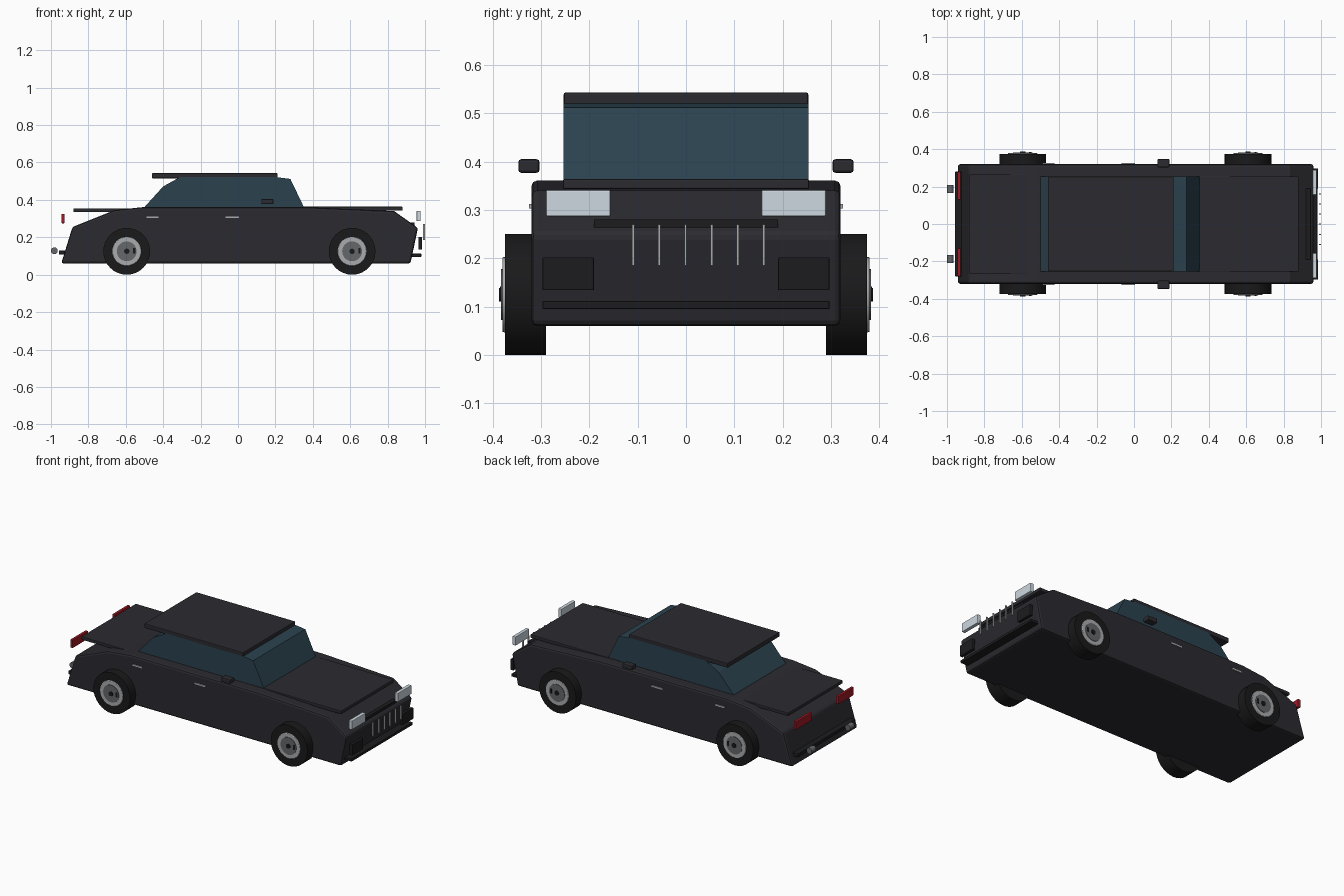
import bpy, bmesh, math
from mathutils import Matrix

if "Cube" in bpy.data.objects:
    bpy.data.objects.remove(bpy.data.objects["Cube"])


def material(name, r, g, b):
    m = bpy.data.materials.new(name)
    m.diffuse_color = (r, g, b, 1)
    m.use_nodes = True
    m.node_tree.nodes["Principled BSDF"].inputs["Base Color"].default_value = m.diffuse_color
    return m


PAINT = material("dark_paint", 0.024, 0.024, 0.03)
GLASS = material("tinted_glass", 0.024, 0.055, 0.078)
RUBBER = material("black_rubber", 0.01, 0.01, 0.011)
TRIM = material("black_trim", 0.012, 0.012, 0.014)
CHROME = material("chrome", 0.4, 0.41, 0.42)
STEEL = material("steel", 0.13, 0.135, 0.14)
LAMP = material("headlight_lens", 0.62, 0.69, 0.75)
RED = material("tail_lens", 0.36, 0.01, 0.018)


def finish(name, bm, mat, bevel=0):
    bmesh.ops.recalc_face_normals(bm, faces=bm.faces)
    me = bpy.data.meshes.new(name)
    bm.to_mesh(me)
    bm.free()
    ob = bpy.data.objects.new(name, me)
    bpy.context.collection.objects.link(ob)
    me.materials.append(mat)
    if bevel:
        mod = ob.modifiers.new("bevel", "BEVEL")
        mod.width, mod.segments = bevel, 2
        mod.limit_method, mod.angle_limit = "ANGLE", math.radians(40)
    return ob


def box(name, x, y, z, mat, bevel=0):
    """Box from (min, max) ranges on each axis."""
    bm = bmesh.new()
    bmesh.ops.create_cube(bm, size=1)
    for v in bm.verts:
        for i, (lo, hi) in enumerate((x, y, z)):
            v.co[i] = lo + (v.co[i] + 0.5) * (hi - lo)
    return finish(name, bm, mat, bevel)


def box_pair(name, x, y, z, mat, bevel=0):
    box(name + "_left", x, y, z, mat, bevel)
    box(name + "_right", x, (-y[1], -y[0]), z, mat, bevel)


def extrude_profile(name, pts, half, mat, bevel=0):
    """Side profile in x, z extruded across the width."""
    bm = bmesh.new()
    f = bm.faces.new([bm.verts.new((x, -half, z)) for x, z in pts])
    ext = bmesh.ops.extrude_face_region(bm, geom=[f])["geom"]
    for v in ext:
        if isinstance(v, bmesh.types.BMVert):
            v.co.y = half
    return finish(name, bm, mat, bevel)


def disc(name, x, y, z, r, mat, bevel=0):
    """Cylinder along y, spanning the y range."""
    bm = bmesh.new()
    bmesh.ops.create_cone(
        bm, cap_ends=True, segments=32, radius1=r, radius2=r, depth=abs(y[1] - y[0]),
        matrix=Matrix.Translation((x, sum(y) / 2, z)) @ Matrix.Rotation(math.pi / 2, 4, "X"))
    ob = finish(name, bm, mat, bevel)
    bpy.context.view_layer.objects.active = ob
    ob.select_set(True)
    bpy.ops.object.shade_smooth_by_angle()
    ob.select_set(False)
    return ob


# Body shell and cabin
extrude_profile("body", [(-0.945, 0.06), (0.922, 0.06), (0.962, 0.25), (0.835, 0.34),
                         (0.36, 0.361), (-0.51, 0.361), (-0.66, 0.345), (-0.885, 0.255)],
                0.32, PAINT, 0.012)
extrude_profile("cabin_glass", [(-0.515, 0.345), (0.36, 0.345), (0.28, 0.512),
                                (0.2, 0.522), (-0.31, 0.522), (-0.4, 0.472)], 0.253, GLASS)
box("roof", (-0.46, 0.212), (-0.253, 0.253), (0.515, 0.543), PAINT, 0.004)
box("hood", (0.27, 0.88), (-0.255, 0.255), (0.343, 0.364), PAINT, 0.004)
box("trunk_lid", (-0.88, -0.48), (-0.265, 0.265), (0.335, 0.355), PAINT, 0.004)

# Wheels
for end, x in (("rear", -0.595), ("front", 0.61)):
    for side, s in (("left", 1), ("right", -1)):
        tag = f"_{end}_{side}"
        disc("tyre" + tag, x, (s * 0.29, s * 0.375), 0.125, 0.125, RUBBER)
        disc("rim" + tag, x, (s * 0.36, s * 0.38), 0.125, 0.078, CHROME, 0.003)
        disc("wheel_face" + tag, x, (s * 0.37, s * 0.383), 0.125, 0.053, STEEL)
        disc("hub" + tag, x, (s * 0.37, s * 0.387), 0.125, 0.014, RUBBER)
        box("valve" + tag, (x + 0.033, x + 0.046),
            sorted((s * 0.375, s * 0.385)), (0.113, 0.142), RUBBER)

# Lamps
box_pair("headlight", (0.955, 0.977), (0.156, 0.29), (0.287, 0.341), LAMP, 0.003)
box_pair("taillight", (-0.945, -0.928), (0.13, 0.28), (0.275, 0.325), RED, 0.003)
box_pair("fog_lamp", (0.965, 0.985), (0.19, 0.297), (0.134, 0.202), TRIM, 0.003)

# Grille and bumpers
box("grille", (0.91, 0.943), (-0.19, 0.19), (0.19, 0.28), TRIM)
for i in range(6):
    y = -0.109 + i * 0.054
    box(f"grille_slat_{i + 1}", (0.99, 1.0), (y - 0.0025, y + 0.0025), (0.185, 0.27), CHROME)
box("front_bumper", (0.915, 0.98), (-0.297, 0.297), (0.095, 0.112), TRIM, 0.003)
box("rear_bumper", (-0.957, -0.9), (-0.28, 0.28), (0.108, 0.13), TRIM, 0.003)

# Exhausts, mirrors and door handles
for side, s in (("left", 1), ("right", -1)):
    disc(f"exhaust_{side}", -0.982, (s * 0.165, s * 0.208), 0.128, 0.018, STEEL)
box_pair("mirror", (0.125, 0.19), (0.303, 0.347), (0.377, 0.405), PAINT, 0.006)
box_pair("rear_handle", (-0.49, -0.426), (0.315, 0.325), (0.303, 0.312), CHROME)
box_pair("front_handle", (-0.067, 0.006), (0.315, 0.325), (0.303, 0.312), CHROME)
